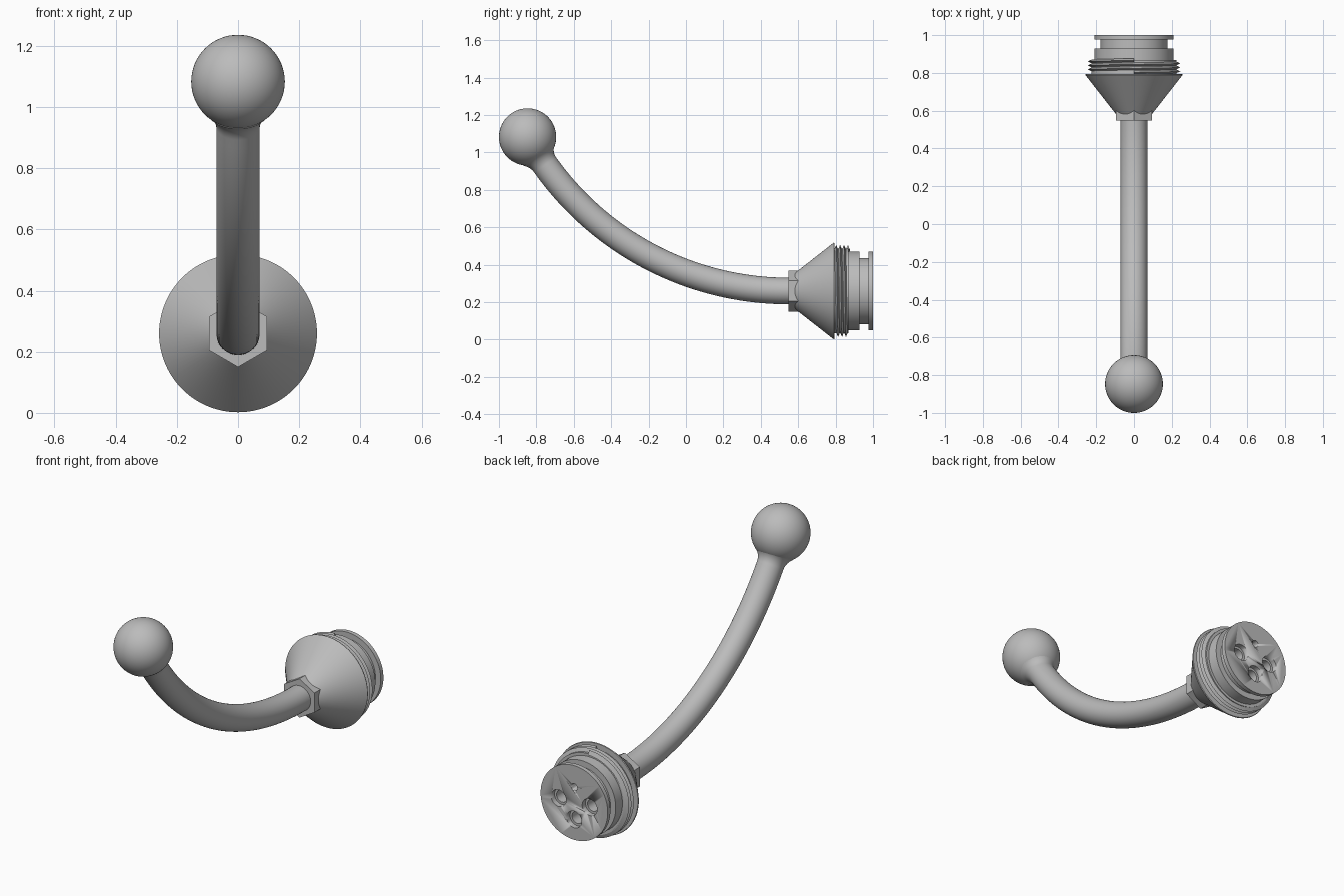
import bpy, bmesh, math
from mathutils import Vector

if "Cube" in bpy.data.objects:
    bpy.data.objects.remove(bpy.data.objects["Cube"], do_unlink=True)

metal = bpy.data.materials.new("satin_grey")
metal.use_nodes = True
metal.diffuse_color = (0.5, 0.5, 0.5, 1)
metal.node_tree.nodes["Principled BSDF"].inputs["Base Color"].default_value = (0.5, 0.5, 0.5, 1)

AXIS_Z = 0.26                       # height of the connector axis
BALL = Vector((0, -0.847, 1.083))
BALL_R = 0.153
TUBE_R = 0.071


def finish(name, bm, angle=30):
    bmesh.ops.recalc_face_normals(bm, faces=bm.faces)
    mesh = bpy.data.meshes.new(name)
    bm.to_mesh(mesh)
    bm.free()
    mesh.materials.append(metal)
    ob = bpy.data.objects.new(name, mesh)
    bpy.context.collection.objects.link(ob)
    bpy.ops.object.select_all(action='DESELECT')
    ob.select_set(True)
    bpy.context.view_layer.objects.active = ob
    bpy.ops.object.shade_smooth_by_angle(angle=math.radians(angle))
    return ob


def skin(bm, rings):
    """Join closed rings of points into a capped tube."""
    rows = [[bm.verts.new(p) for p in ring] for ring in rings]
    n = len(rows[0])
    for a, b in zip(rows, rows[1:]):
        for i in range(n):
            j = (i + 1) % n
            bm.faces.new((a[i], a[j], b[j], b[i]))
    bm.faces.new(rows[0])
    bm.faces.new(rows[-1])


def ring_y(y, r, n, x=0, z=AXIS_Z):
    turns = [math.tau * i / n for i in range(n)]
    return [(x + r * math.sin(a), y, z + r * math.cos(a)) for a in turns]


def lathe(name, profile, n=96, x=0, z=AXIS_Z):
    bm = bmesh.new()
    skin(bm, [ring_y(y, r, n, x, z) for y, r in profile])
    return finish(name, bm)


# Ball at the free end
bm = bmesh.new()
bmesh.ops.create_uvsphere(bm, u_segments=64, v_segments=32, radius=BALL_R)
bmesh.ops.translate(bm, verts=bm.verts, vec=BALL)
finish("ball_tip", bm)

# Curved arm on a circular arc, flaring with a fillet into the ball
start_y = 0.55
run, rise = start_y - BALL.y, BALL.z - AXIS_Z
bend = (run ** 2 + rise ** 2) / (2 * rise)
sweep = math.asin(run / bend)
fillet = 0.08
reach = math.sqrt((BALL_R + fillet) ** 2 - (TUBE_R + fillet) ** 2)
touch = reach * BALL_R / (BALL_R + fillet)

stations = [(sweep - reach / bend) * i / 48 for i in range(49)]
stations += [sweep - (reach + (touch - reach) * i / 10) / bend for i in range(1, 11)]
rings = [ring_y(start_y + 0.04, TUBE_R, 48)]
for t in stations:
    into = max(0, reach - (sweep - t) * bend)
    r = TUBE_R + fillet - math.sqrt(fillet ** 2 - into ** 2)
    centre = Vector((0, start_y - bend * math.sin(t), AXIS_Z + bend * (1 - math.cos(t))))
    side = Vector((0, math.sin(t), math.cos(t)))
    rings.append([centre + r * (Vector((math.sin(a), 0, 0)) + side * math.cos(a))
                  for a in (math.tau * i / 48 for i in range(48))])
bm = bmesh.new()
skin(bm, rings)
finish("curved_arm", bm)

# Hexagonal collar, corners up and down
lathe("hex_collar", [(0.548, 0.11), (0.62, 0.11)], n=6)

# Cone, threaded core and grooved plug
body = lathe("connector_body", [
    (0.575, 0.09), (0.79, 0.258), (0.795, 0.256), (0.795, 0.226), (0.868, 0.226),
    (0.868, 0.21), (0.928, 0.21), (0.928, 0.177), (0.976, 0.177), (0.976, 0.21), (1.0, 0.21)])

# Sockets in the back face: three stepped holes and one small pin hole
def drill(x, z, profile):
    cutter = lathe("socket_cutter", profile, 32, x, AXIS_Z + z)
    mod = body.modifiers.new("socket", 'BOOLEAN')
    mod.operation = 'DIFFERENCE'
    mod.solver = 'EXACT'
    mod.object = cutter
    bpy.context.view_layer.objects.active = body
    bpy.ops.object.modifier_apply(modifier=mod.name)
    bpy.data.objects.remove(cutter, do_unlink=True)


for x, z in ((-0.097, 0), (0.097, 0), (0, -0.095)):
    drill(x, z, [(0.9, 0.034), (0.97, 0.034), (0.97, 0.047), (1.02, 0.047)])
drill(0, 0.088, [(0.95, 0.02), (1.02, 0.02)])

# Helical thread ridge around the core
pitch, turns, steps = 0.021, 3, 72
first = 0.803
bm = bmesh.new()
rows = []
for i in range(turns * steps + 1):
    a = math.tau * i / steps
    y = first + pitch * i / steps
    rows.append([bm.verts.new((r * math.sin(a), y + dy, AXIS_Z + r * math.cos(a)))
                 for dy, r in ((-pitch / 2, 0.222), (0, 0.246), (pitch / 2, 0.222))])
for p, q in zip(rows, rows[1:]):
    for k in range(3):
        m = (k + 1) % 3
        bm.faces.new((p[k], p[m], q[m], q[k]))
bm.faces.new(rows[0])
bm.faces.new(rows[-1])
finish("screw_thread", bm)
